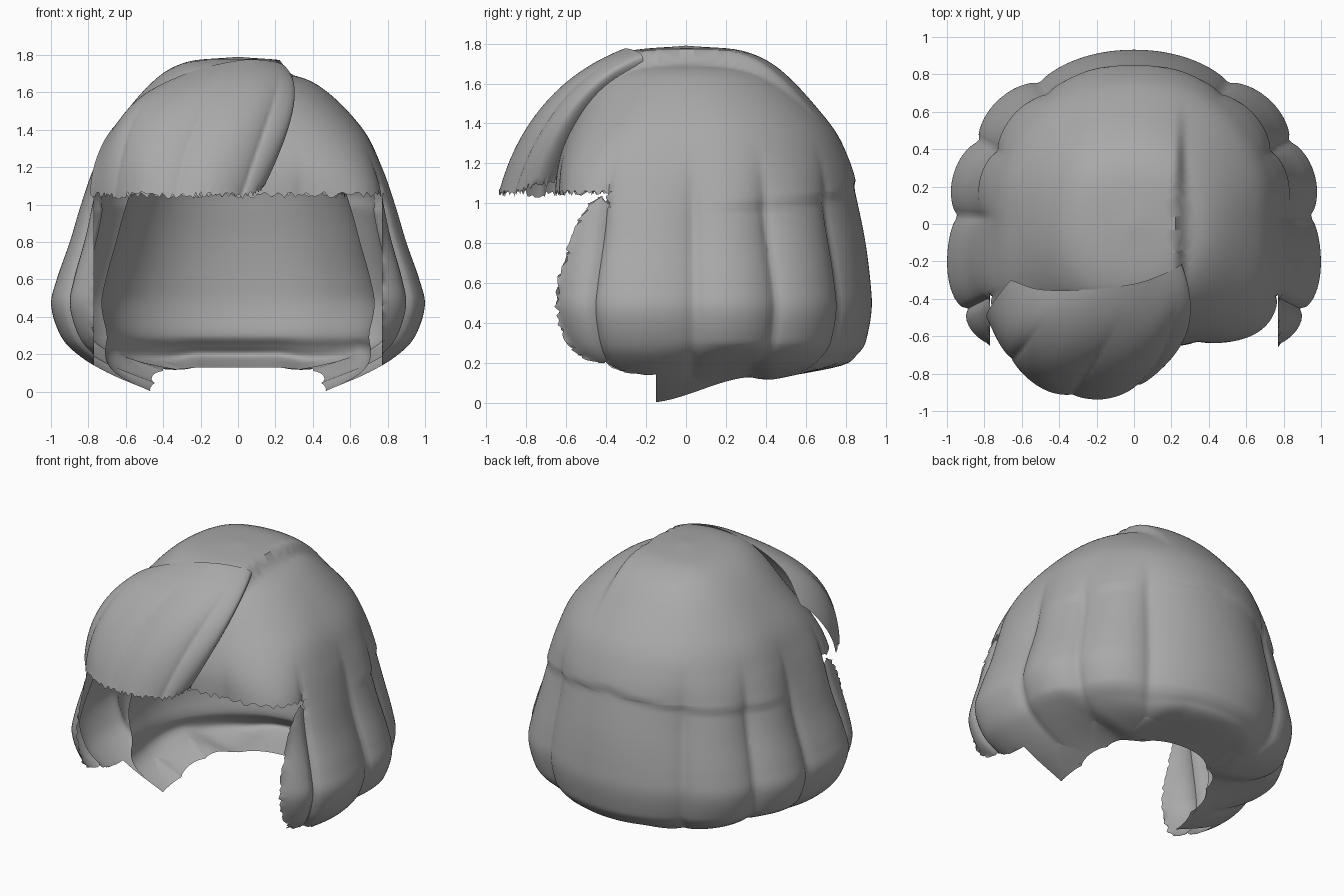
import bpy, bmesh, math, random
from mathutils import Vector

random.seed(4)
if "Cube" in bpy.data.objects:
    bpy.data.objects.remove(bpy.data.objects["Cube"])

hair = bpy.data.materials.new("hair grey")
hair.use_nodes = True
hair.diffuse_color = (0.4, 0.4, 0.4, 1)
hair.node_tree.nodes["Principled BSDF"].inputs["Base Color"].default_value = (0.4, 0.4, 0.4, 1)


def step(a, b, x):
    """Smooth ramp from 0 at a to 1 at b."""
    t = max(0, min(1, (x - a) / (b - a)))
    return t * t * (3 - 2 * t)


def spline(values, t):
    """Smooth curve through evenly spaced values, t from 0 to 1."""
    last = len(values) - 1
    i = min(int(t * last), last - 1)
    f = t * last - i
    b, c = values[i], values[i + 1]
    a = values[i - 1] if i else b * 2 - c
    d = values[i + 2] if i + 2 <= last else c * 2 - b
    return b + (c - a) * (f / 2) + (a * 2 - b * 5 + c * 4 - d) * (f * f / 2) + (b * 3 - a - c * 3 + d) * (f ** 3 / 2)


def finish(bm, name, angle):
    mesh = bpy.data.meshes.new(name)
    bm.to_mesh(mesh)
    bm.free()
    mesh.materials.append(hair)
    obj = bpy.data.objects.new(name, mesh)
    bpy.context.collection.objects.link(obj)
    bpy.ops.object.select_all(action="DESELECT")
    obj.select_set(True)
    bpy.context.view_layer.objects.active = obj
    bpy.ops.object.shade_smooth_by_angle(angle=math.radians(angle))
    return obj


def grid(bm, rows, closed=False, flip=False):
    """Skin rows of points with quads."""
    verts = [[bm.verts.new(p) for p in row] for row in rows]
    for r, s in zip(verts, verts[1:]):
        for j in range(len(r) if closed else len(r) - 1):
            k = (j + 1) % len(r)
            quad = (r[j], s[j], s[k], r[k])
            bm.faces.new(quad[::-1] if flip else quad)


# Heights of the bob and its half widths at the sides, back and front
HEIGHT = [1.72, 1.69, 1.6, 1.4, 1.2, 1, .8, .6, .46, .3, .2, .1, 0]
SIDE = [0, .3, .48, .67, .77, .84, .9, .97, 1, .95, .86, .7, .47]
BACK = [0, .33, .52, .71, .81, .86, .9, .925, .93, .9, .86, .78, .5]
FRONT = [0, .3, .47, .57, .64, .66, .68, .7, .7, .66, .6, .5, .4]
NOTCHES = [-90, -62, -27, 2.5, 28, 56, 124]


def lobe(angle):
    """Roundness of the lock at this angle: 0 in a groove, 1 mid-lock."""
    a = math.degrees(angle)
    if math.cos(angle) < 0 and not 56 < a < 124:
        a = 180 - a
    a = (a + 90) % 360 - 90
    for lo, hi in zip(NOTCHES, NOTCHES[1:]):
        if lo <= a <= hi:
            return math.sin(math.pi * (a - lo) / (hi - lo)) ** 0.5
    return 1


def bob_point(t, angle, inner):
    z = spline(HEIGHT, t)
    c, s = math.cos(angle), math.sin(angle)
    x_rad = max(spline(SIDE, t), 1e-4)
    y_rad = max(spline(BACK if s > 0 else FRONT, t), 1e-4)
    power = 2.1 if s > 0 else 2.1 + 2.4 * step(1.65, .9, z)
    r = ((abs(c) / x_rad) ** power + (abs(s) / y_rad) ** power) ** (-1 / power)
    if inner:
        w = step(1, .72, t)
        r *= 1 - .27 * w
        z -= .17 * w * step(.6, 1.7, z)
    else:
        r *= 1 - .07 * (1 - lobe(angle)) * step(1.35, .85, z)
        # Crown layer overlapping the locks at the back
        r *= 1 + .018 * step(1.08, 1.12, z + .12 * abs(c)) * step(0, .4, s) * step(1.7, 1.3, z)
    x, y = r * c, r * s
    # Hem dips at the cheeks and rises to the nape
    hem = .13 * step(-.2, .35, y) - .035 * step(.2, .4, abs(x)) * step(.3, .45, y)
    z += hem * max(0, min(1, (.3 - z) / .3))
    if not inner:
        # Raised layer on one side of the parting
        z += .07 * step(.28, .22, x) * step(-.75, -.2, x) * step(.75, .2, y) * step(-.5, -.35, y) * step(1.2, 1.6, z)
    return Vector((x, y, z))


# Bob: outer locks and inner lining
bm = bmesh.new()
COLS, ROWS = 240, 84
for inner in (False, True):
    rows = [[bob_point(i / ROWS, math.tau * j / COLS, inner) for j in range(COLS)]
            for i in range(ROWS + 1)]
    grid(bm, rows, closed=True, flip=inner)
bmesh.ops.remove_doubles(bm, verts=bm.verts, dist=.0008)

# Face opening, cut along straight planes
OPEN_X, OPEN_Y, OPEN_Z = .77, -.15, 1.06
for co, no in (((OPEN_X, 0, 0), (1, 0, 0)), ((-OPEN_X, 0, 0), (1, 0, 0)),
               ((0, OPEN_Y, 0), (0, 1, 0)), ((0, 0, OPEN_Z), (0, 0, 1))):
    bmesh.ops.bisect_plane(bm, geom=bm.verts[:] + bm.edges[:] + bm.faces[:],
                           plane_co=co, plane_no=no, dist=1e-5)


def in_opening(p):
    return abs(p.x) < OPEN_X and p.y < OPEN_Y and p.z < OPEN_Z


gone = [f for f in bm.faces if in_opening(f.calc_center_median())]
bmesh.ops.delete(bm, geom=gone, context="FACES")

# Ragged hair ends around the opening
for v in bm.verts:
    if v.is_boundary and v.co.y < OPEN_Y - .01:
        if abs(v.co.z - OPEN_Z) < .001:
            v.co.z += random.uniform(-.025, .01)
        elif v.co.z < OPEN_Z - .03:
            v.co.y += random.uniform(-.02, .012)
finish(bm, "bob_hair", 50)

# Swept fringe: root, middle and tip of guide strands
GUIDES = [
    ((-.66, -.30, 1.42), (-.76, -.43, 1.25), (-.79, -.50, 1.05)),
    ((-.50, -.35, 1.59), (-.62, -.62, 1.40), (-.66, -.74, 1.05)),
    ((-.25, -.35, 1.71), (-.42, -.70, 1.46), (-.45, -.90, 1.05)),
    ((0, -.32, 1.77), (-.12, -.72, 1.49), (-.2, -.94, 1.05)),
    ((.15, -.27, 1.77), (.13, -.66, 1.52), (.02, -.88, 1.05)),
    ((.25, -.22, 1.74), (.29, -.55, 1.51), (.13, -.76, 1.08)),
    ((.24, -.22, 1.66), (.24, -.46, 1.48), (.1, -.64, 1.12)),
]
bm = bmesh.new()
ACROSS, DOWN = 110, 40
rows = []
for i in range(DOWN + 1):
    v = i / DOWN
    row = []
    for j in range(ACROSS + 1):
        u = j / ACROSS
        root, mid, tip = (spline([Vector(g[k]) for g in GUIDES], u) for k in range(3))
        ctrl = mid * 2 - (root + tip) / 2
        p = root * (1 - v) ** 2 + ctrl * 2 * v * (1 - v) + tip * v * v
        # Soft grooves between strands
        groove = abs(math.sin(math.pi * (u * 4 + .35 * v))) ** .6 - 1
        out = Vector((p.x * .4, p.y, .5)).normalized()
        p += out * groove * .028 * step(.1, .7, v) * step(1, .8, u)
        if i == DOWN:
            p.z += random.uniform(-.015, .02)
        row.append(p)
    rows.append(row)
grid(bm, rows)
finish(bm, "swept_fringe", 60)
